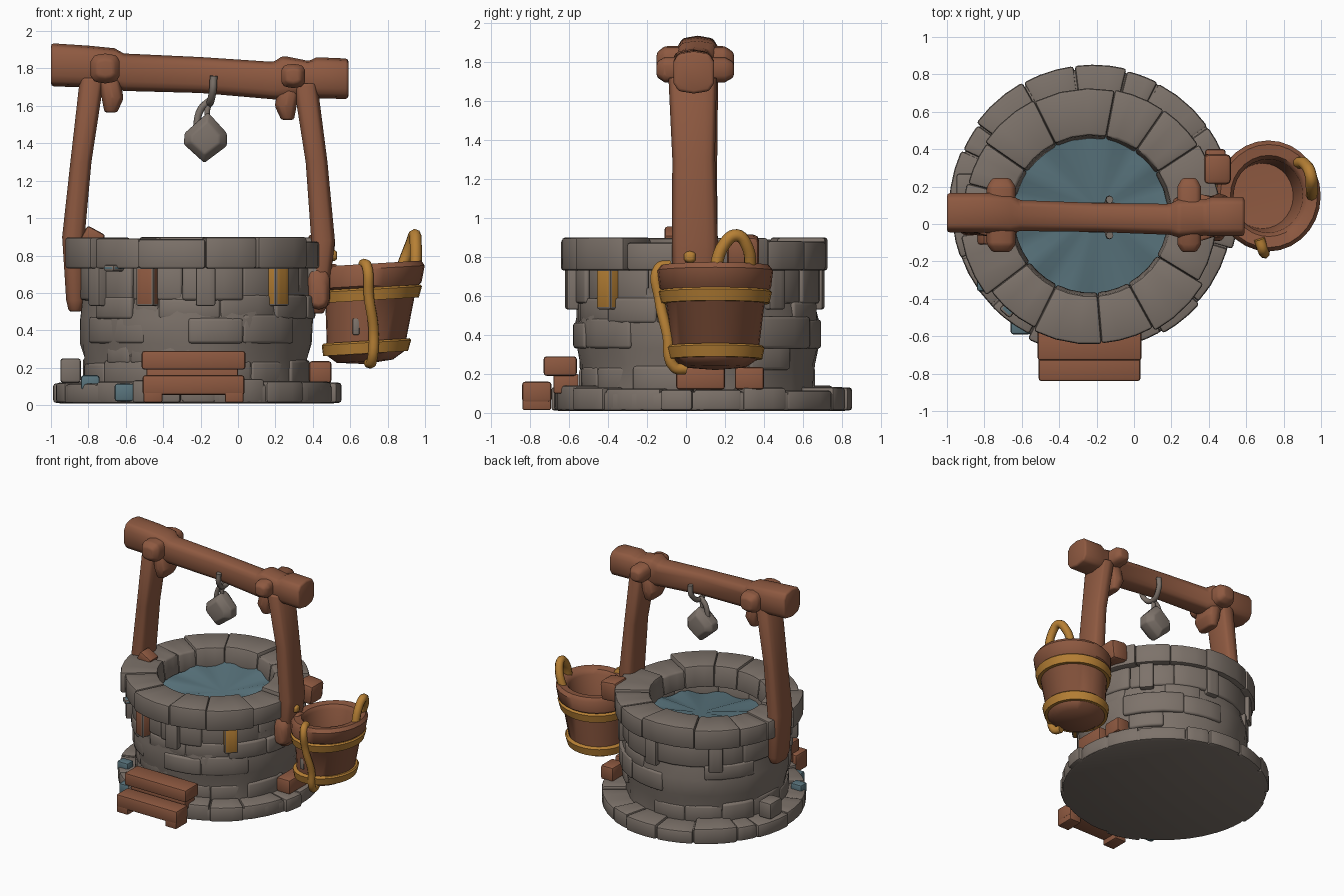
import bpy, bmesh, math, random
from mathutils import Vector, Matrix

random.seed(7)
if "Cube" in bpy.data.objects:
    bpy.data.objects.remove(bpy.data.objects["Cube"])


def material(name, rgb):
    m = bpy.data.materials.new(name)
    m.use_nodes = True
    m.diffuse_color = (*rgb, 1)
    m.node_tree.nodes["Principled BSDF"].inputs["Base Color"].default_value = (*rgb, 1)
    return m


STONE = material("grey stone", (0.205, 0.17, 0.145))
WOOD = material("red brown wood", (0.27, 0.10, 0.052))
GOLD = material("ochre metal", (0.47, 0.215, 0.035))
WATER = material("blue water", (0.10, 0.175, 0.205))


def finish(name, bm, mats, bevel=0.0, angle=40):
    bmesh.ops.recalc_face_normals(bm, faces=bm.faces)
    if bevel:
        sharp = [e for e in bm.edges if len(e.link_faces) == 2 and e.calc_face_angle() > 0.6]
        bmesh.ops.bevel(bm, geom=sharp, offset=bevel, segments=2, profile=0.5,
                        affect='EDGES', clamp_overlap=True)
    mesh = bpy.data.meshes.new(name)
    bm.to_mesh(mesh)
    bm.free()
    for m in mats:
        mesh.materials.append(m)
    ob = bpy.data.objects.new(name, mesh)
    bpy.context.collection.objects.link(ob)
    bpy.ops.object.select_all(action='DESELECT')
    ob.select_set(True)
    bpy.context.view_layer.objects.active = ob
    bpy.ops.object.shade_smooth_by_angle(angle=math.radians(angle))
    return ob


def skin(bm, rings, closed=False, mat=0):
    """Bridge point rings; cap the ends unless the loop is closed."""
    loops = [[bm.verts.new(p) for p in r] for r in rings]
    n = len(loops[0])
    pairs = list(zip(loops, loops[1:])) + ([(loops[-1], loops[0])] if closed else [])
    faces = [bm.faces.new((a[i], a[(i + 1) % n], b[(i + 1) % n], b[i]))
             for a, b in pairs for i in range(n)]
    if not closed:
        faces += [bm.faces.new(loops[0]), bm.faces.new(loops[-1])]
    for f in faces:
        f.material_index = mat


def arc_block(bm, centre, a0, a1, r0, r1, z0, z1, slope=0.0, mat=0):
    """One curved stone between two angles."""
    rings = []
    for k in range(4):
        a = a0 + (a1 - a0) * k / 3
        d = Vector((math.cos(a), math.sin(a), 0))
        rings.append([Vector((*centre, z)) + d * r for r, z in
                      ((r0, z0), (r1, z0), (r1, z1), (r0 + slope, z1))])
    skin(bm, rings, mat=mat)


def course(bm, centre, count, r0, r1, z0, z1, jr, jz, gap, slope=0.0, keep=1.0):
    """A ring of uneven stones, some of them left out."""
    cuts = [(i + random.uniform(-0.25, 0.25)) * math.tau / count for i in range(count)]
    cuts.append(cuts[0] + math.tau)
    for a, b in zip(cuts, cuts[1:]):
        if random.random() <= keep:
            arc_block(bm, centre, a + gap, b - gap, r0, r1 + random.uniform(-jr, jr),
                      z0, z1 + random.uniform(-jz, jz), slope)


def drum(bm, centre, profile, jitter=0.0, n=40):
    """A capped round body through (radius, height) pairs."""
    skin(bm, [[Vector((*centre, z)) + (r + random.uniform(-jitter, jitter))
               * Vector((math.cos(i * math.tau / n), math.sin(i * math.tau / n), 0))
               for i in range(n)] for r, z in profile])


def beam(name, stations, u, v, mat=WOOD, bevel=0.012):
    """Loft a rounded ten-sided timber through (centre, half u, half v)."""
    bm = bmesh.new()
    rings = []
    for c, a, b in stations:
        ring = []
        for i in range(10):
            t = (i + 0.5) * math.tau / 10
            x, y = math.cos(t), math.sin(t)
            ring.append(Vector(c) + Vector(u) * math.copysign(abs(x) ** 0.6, x) * a
                        + Vector(v) * math.copysign(abs(y) ** 0.6, y) * b)
        rings.append(ring)
    skin(bm, rings)
    return finish(name, bm, [mat], bevel, 50)


def box(name, lo, hi, mat=WOOD, bevel=0.015, tilt=0.0):
    lo, hi = Vector(lo), Vector(hi)
    bm = bmesh.new()
    bmesh.ops.create_cube(bm, size=1, matrix=Matrix.Translation((lo + hi) / 2)
                          @ Matrix.Rotation(tilt, 4, 'Y') @ Matrix.Diagonal((*(hi - lo), 1)))
    return finish(name, bm, [mat], bevel)


def tube(name, pts, radius, mat):
    """A smooth rod along a path."""
    cu = bpy.data.curves.new(name, 'CURVE')
    cu.dimensions = '3D'
    cu.bevel_depth, cu.bevel_resolution, cu.resolution_u = radius, 2, 6
    cu.use_fill_caps = True
    sp = cu.splines.new('BEZIER')
    sp.bezier_points.add(len(pts) - 1)
    for p, co in zip(sp.bezier_points, pts):
        p.co = co
        p.handle_left_type = p.handle_right_type = 'AUTO'
    cu.materials.append(mat)
    ob = bpy.data.objects.new(name, cu)
    bpy.context.collection.objects.link(ob)
    return ob


X, Y, Z = (1, 0, 0), (0, 1, 0), (0, 0, 1)
WELL = (-0.23, 0.045)
WALL = (-0.225, 0.06)
FOOT = (-0.22, 0.08)

# Foundation: flat slab edged with paving stones
bm = bmesh.new()
drum(bm, FOOT, ((0.75, 0.01), (0.75, 0.11)))
course(bm, FOOT, 18, 0.5, 0.765, 0.012, 0.13, 0.018, 0.015, 0.004)
finish("foundation", bm, [STONE], 0.016)

# Round wall: plastered core with scattered raised stones
bm = bmesh.new()
drum(bm, WALL, ((0.59, 0.1), (0.595, 0.25), (0.62, 0.33), (0.625, 0.46), (0.61, 0.55),
                (0.61, 0.64)), 0.008)
finish("wall_core", bm, [STONE], angle=60)
bm = bmesh.new()
for z0, z1, n, r, keep in ((0.1, 0.24, 13, 0.61, 0.6), (0.22, 0.34, 15, 0.62, 0.4),
                           (0.33, 0.48, 12, 0.638, 0.6), (0.46, 0.58, 14, 0.628, 0.5),
                           (0.56, 0.75, 12, 0.622, 1.0)):
    course(bm, WALL, n, 0.46, r, z0, z1, 0.013, 0.015, 0.0, keep=keep)
finish("wall_stones", bm, [STONE], 0.016, 55)

# Protruding coloured and grey bricks under the rim
bm = bmesh.new()
for deg, mat in ((-45, 2), (-114, 1), (-85, 0), (-5, 0), (40, 0), (85, 0), (130, 0), (215, 0)):
    a = math.radians(deg)
    arc_block(bm, WELL, a - 0.08, a + 0.08, 0.5, 0.665, 0.53, 0.74, mat=mat)
arc_block(bm, WELL, -2.35, -2.24, 0.6, 0.7, 0.715, 0.75, mat=3)
finish("wall_bricks", bm, [STONE, WOOD, GOLD, WATER], 0.012)

# Rim slabs
bm = bmesh.new()
course(bm, WELL, 13, 0.41, 0.69, 0.73, 0.885, 0.02, 0.016, 0.0, 0.02)
finish("rim", bm, [STONE], 0.015)

# Rippled water fan, lying lower toward the front
bm = bmesh.new()
middle = bm.verts.new((-0.19, 0.08, 0.725))
edge = []
for i in range(40):
    a = i * math.tau / 40
    edge.append(bm.verts.new((WELL[0] + 0.44 * math.cos(a), WELL[1] + 0.44 * math.sin(a),
                              0.72 + 0.05 * math.sin(a) + 0.012 * (-1) ** (i // 2))))
for a, b in zip(edge, edge[1:] + edge[:1]):
    bm.faces.new((middle, a, b))
finish("water", bm, [WATER], angle=60)

# Loose stones and timber chips around the foot
box("loose_stone_right", (-0.95, 0.12, 0.12), (-0.84, 0.27, 0.25), STONE)
box("blue_stone_front", (-0.66, -0.59, 0.02), (-0.55, -0.47, 0.115), WATER)
box("blue_stone_side", (-0.84, -0.36, 0.08), (-0.74, -0.28, 0.16), WATER)
box("foot_chip_front", (0.38, -0.05, 0.12), (0.5, 0.2, 0.235))
box("foot_chip_back", (0.38, 0.25, 0.12), (0.49, 0.4, 0.235))
box("rim_chip", (0.365, 0.21, 0.75), (0.515, 0.375, 0.91), bevel=0.03, tilt=0.1)
box("rim_wedge", (-0.83, -0.11, 0.86), (-0.72, 0.0, 0.94), tilt=0.5)

# Posts
beam("right_post", [((-0.87, 0.05, 0.5), 0.035, 0.08), ((-0.87, 0.05, 0.56), 0.05, 0.105),
                    ((-0.88, 0.05, 0.9), 0.062, 0.115), ((-0.84, 0.05, 1.3), 0.058, 0.11),
                    ((-0.78, 0.05, 1.75), 0.067, 0.115)], X, Y)
beam("left_post", [((0.42, 0.045, 0.49), 0.04, 0.08), ((0.425, 0.045, 0.56), 0.058, 0.11),
                   ((0.455, 0.045, 0.88), 0.065, 0.118), ((0.42, 0.04, 1.3), 0.06, 0.11),
                   ((0.36, 0.035, 1.72), 0.066, 0.125)], X, Y)

# Cross beam with swollen ends
beam("cross_beam", [((-1.0, 0.06, 1.82), 0.108, 0.115), ((-0.8, 0.06, 1.81), 0.11, 0.112),
                    ((-0.66, 0.055, 1.8), 0.108, 0.108), ((-0.61, 0.045, 1.78), 0.085, 0.1),
                    ((-0.2, 0.035, 1.765), 0.08, 0.096), ((0.19, 0.025, 1.735), 0.085, 0.1),
                    ((0.24, 0.03, 1.75), 0.105, 0.118), ((0.38, 0.035, 1.745), 0.1, 0.095),
                    ((0.42, 0.04, 1.75), 0.108, 0.11),
                    ((0.59, 0.04, 1.745), 0.108, 0.108)], Y, Z, bevel=0.015)

# Pegs and braces at each joint
for side, x, z, r in (("right", -0.71, 1.8, 0.08), ("left", 0.295, 1.76, 0.065)):
    beam(side + "_peg", [((x, -0.15, z), r * 0.6, r * 0.6), ((x, -0.11, z), r, r),
                         ((x, 0.2, z), r, r), ((x, 0.245, z), r * 0.6, r * 0.6)], X, Z)
    s = 1 if x < 0 else -1
    beam(side + "_brace", [((x + s * 0.03, 0.04, z - 0.235), 0.035, 0.085),
                           ((x + s * 0.04, 0.04, z - 0.16), 0.06, 0.11),
                           ((x + s * 0.02, 0.04, z - 0.05), 0.06, 0.1)], X, Y)

# Strap looped under the beam, link and hanging weight
tube("hook_loop", [(-0.13, -0.06, 1.76), (-0.135, -0.055, 1.68), (-0.15, 0.035, 1.615),
                   (-0.135, 0.125, 1.68), (-0.13, 0.13, 1.76)], 0.02, STONE)
tube("hook_link", [(-0.15, 0.03, 1.63), (-0.2, 0.035, 1.58), (-0.225, 0.035, 1.47)], 0.019, STONE)
tube("hook_pin", [(-0.15, 0.035, 1.62), (-0.165, 0.03, 1.57), (-0.155, 0.035, 1.5)], 0.016, STONE)
bm = bmesh.new()
outline = ((-0.16, 1.565), (-0.06, 1.455), (-0.06, 1.385), (-0.18, 1.295), (-0.29, 1.395), (-0.285, 1.455))
skin(bm, [[Vector((-0.175 + (x + 0.175) * s, y, 1.425 + (z - 1.425) * s)) for x, z in outline]
          for y, s in ((-0.045, 0.65), (0.0, 1.0), (0.07, 1.0), (0.115, 0.65))])
finish("hanging_weight", bm, [STONE], 0.01)


def turned(name, profile, mat, n=28):
    """Turn a closed profile about the leaning bucket axis."""
    bm = bmesh.new()
    rings = []
    for i in range(n):
        a = i * math.tau / n
        rings.append([Vector((0.66 + 0.08 * z + r * math.cos(a), 0.15 + r * 1.06 * math.sin(a),
                              z + 0.06 * r * math.cos(a))) for r, z in profile])
    skin(bm, rings, closed=True)
    bmesh.ops.remove_doubles(bm, verts=bm.verts, dist=0.0005)
    return finish(name, bm, [mat], angle=45)


# Bucket with two bands
turned("bucket", [(0.0, 0.22), (0.15, 0.235), (0.205, 0.275), (0.245, 0.62), (0.27, 0.64),
                  (0.28, 0.73), (0.26, 0.757), (0.205, 0.75), (0.185, 0.72), (0.165, 0.33),
                  (0.0, 0.32)], WOOD)
for name, z, r in (("upper_band", 0.595, 0.27), ("lower_band", 0.31, 0.235)):
    turned(name, [(r - 0.04, z - 0.034), (r - 0.008, z - 0.034), (r + 0.004, z + 0.024),
                  (r - 0.006, z + 0.034), (r - 0.04, z + 0.034)], GOLD)

# Bucket handle, strap, mend and post bracket
tube("bucket_handle", [(0.87, 0.33, 0.72), (0.92, 0.315, 0.85), (0.945, 0.26, 0.91),
                       (0.95, 0.2, 0.87), (0.95, 0.14, 0.7)], 0.032, GOLD)
tube("bucket_strap", [(0.67, -0.08, 0.755), (0.69, -0.14, 0.74), (0.7, -0.135, 0.58),
                      (0.725, -0.095, 0.4), (0.715, -0.06, 0.235), (0.7, 0.0, 0.225)], 0.029, GOLD)
box("bucket_mend", (0.612, -0.085, 0.375), (0.65, -0.05, 0.465), STONE, 0.01)
beam("post_bracket", [((0.43, -0.09, 0.6), 0.04, 0.07), ((0.43, -0.06, 0.62), 0.06, 0.11),
                      ((0.44, 0.1, 0.64), 0.065, 0.12), ((0.44, 0.18, 0.64), 0.04, 0.08)], X, Z)
beam("bracket_peg", [((0.4, 0.03, 0.69), 0.06, 0.06), ((0.53, 0.05, 0.7), 0.055, 0.055)], Y, Z)
beam("bracket_pin", [((0.49, 0.02, 0.8), 0.035, 0.035), ((0.53, 0.02, 0.8), 0.025, 0.025)], Y, Z, GOLD)

# Front steps
box("lower_step", (-0.51, -0.84, 0.055), (0.035, -0.69, 0.16))
box("upper_step", (-0.515, -0.73, 0.19), (0.04, -0.56, 0.29))
for side, x in (("right", -0.505), ("left", -0.07)):
    box(side + "_step_foot", (x, -0.838, 0.015), (x + 0.1, -0.692, 0.1), bevel=0.008)
box("step_riser", (-0.49, -0.68, 0.1), (0.0, -0.55, 0.2), bevel=0.01)
